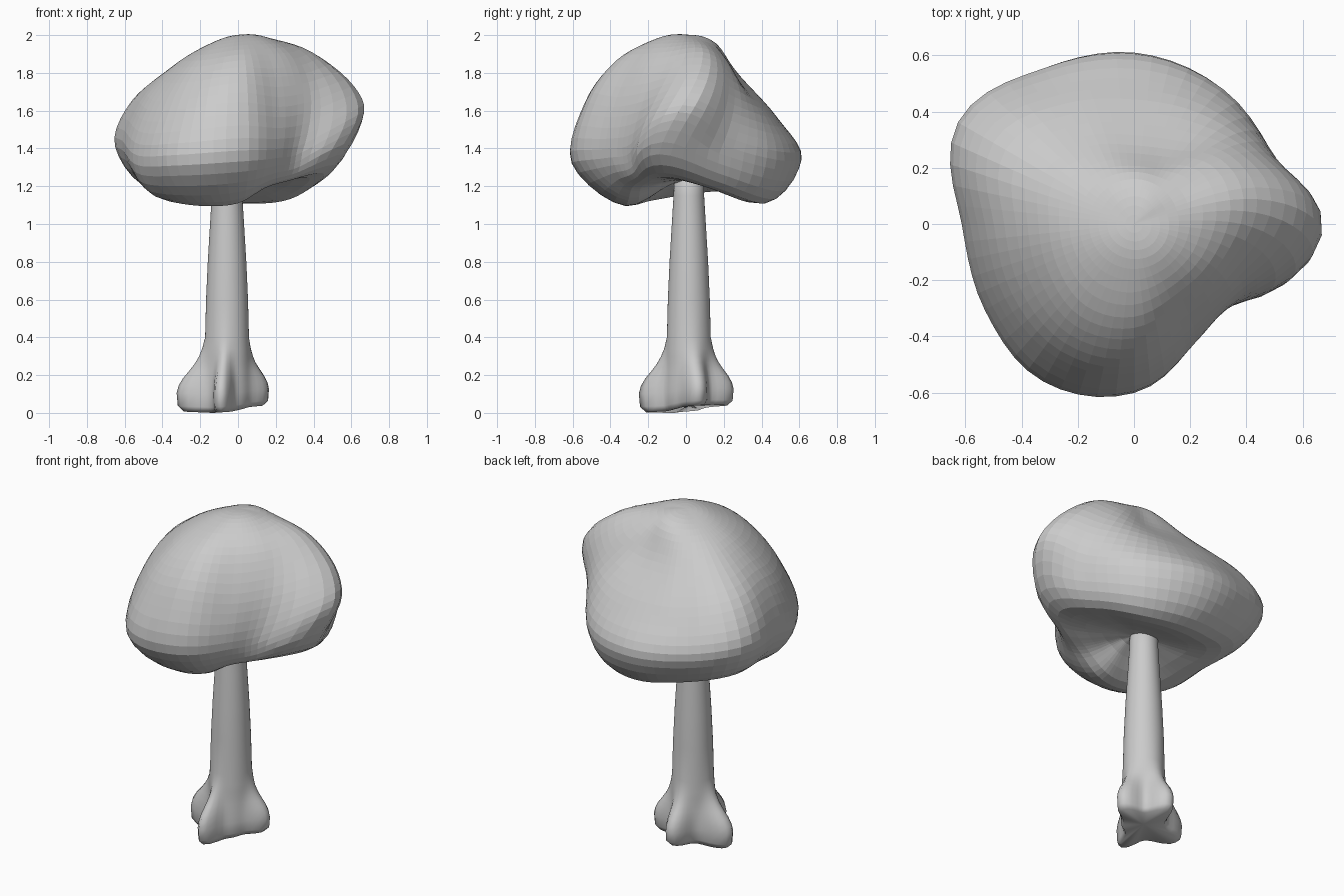
import bpy, bmesh, math
from mathutils import Vector

if "Cube" in bpy.data.objects:
    bpy.data.objects.remove(bpy.data.objects["Cube"])


def cr(p0, p1, p2, p3, t):
    """Smooth curve through points (works on Vectors)."""
    return 0.5 * (2 * p1 + (p2 - p0) * t + (2 * p0 - 5 * p1 + 4 * p2 - p3) * t * t
                  + (3 * p1 - p0 - 3 * p2 + p3) * t ** 3)


def loft(name, rings, bottom, top, smooth):
    """Skin closed rings and close both ends with a fan."""
    bm = bmesh.new()
    vr = [[bm.verts.new(p) for p in r] for r in rings]
    n = len(vr[0])
    b, t = bm.verts.new(bottom), bm.verts.new(top)
    for i in range(n):
        j = (i + 1) % n
        bm.faces.new((b, vr[0][j], vr[0][i]))
        bm.faces.new((t, vr[-1][i], vr[-1][j]))
        for lo, hi in zip(vr, vr[1:]):
            bm.faces.new((lo[i], lo[j], hi[j], hi[i]))
    bmesh.ops.recalc_face_normals(bm, faces=bm.faces)
    me = bpy.data.meshes.new(name)
    bm.to_mesh(me)
    bm.free()
    for p in me.polygons:
        p.use_smooth = smooth
    ob = bpy.data.objects.new(name, me)
    bpy.context.collection.objects.link(ob)
    return ob


# Canopy: one (radius, height) profile every 30 degrees, from under rim to crown
PROFILES = [
    (.46, 1.27, .66, 1.55, .615, 1.73, .40, 1.91),
    (.42, 1.20, .55, 1.42, .53, 1.63, .385, 1.83),
    (.42, 1.12, .575, 1.34, .49, 1.57, .30, 1.78),
    (.42, 1.11, .61, 1.34, .48, 1.56, .28, 1.78),
    (.43, 1.14, .64, 1.36, .53, 1.58, .32, 1.79),
    (.49, 1.18, .72, 1.41, .62, 1.64, .37, 1.82),
    (.42, 1.16, .61, 1.39, .53, 1.65, .34, 1.84),
    (.42, 1.12, .61, 1.31, .53, 1.60, .35, 1.83),
    (.36, 1.095, .64, 1.31, .55, 1.61, .38, 1.835),
    (.31, 1.11, .59, 1.33, .53, 1.645, .37, 1.865),
    (.32, 1.19, .47, 1.35, .44, 1.62, .32, 1.865),
    (.36, 1.23, .45, 1.38, .45, 1.65, .34, 1.88),
]
BOTTOM, TOP = Vector((0, 1.23)), Vector((0, 2.0))
SIDES, STEPS = 60, 5


def profile(u):
    k, t = int(u) % 12, u - int(u)
    v = cr(*[Vector(PROFILES[(k + d) % 12]) for d in (-1, 0, 1, 2)], t)
    a = math.tau * u / 12
    crown = Vector((.16, 1.966 + .018 * math.cos(a) - .012 * math.sin(a)))
    return [Vector((v[i], v[i + 1])) for i in range(0, 8, 2)] + [crown]


columns = []
for s in range(SIDES):
    u = s * 12 / SIDES
    p, q = profile(u), profile(u + 6)
    # run the curve through both poles onto the opposite side
    pts = [Vector((-q[0].x, q[0].y)), BOTTOM, *p, TOP, Vector((-q[4].x, q[4].y))]
    col = []
    for i in range(6):
        for m in range(STEPS):
            if i + m:
                w = cr(*pts[i:i + 4], m / STEPS)
                ang = math.tau * s / SIDES
                # the right-hand ridge leans backwards as it rises
                ang += .9 * (max(w.y, 1.38) - 1.66) * max(0, math.cos(ang)) ** 2
                col.append((w.x * math.cos(ang), w.x * math.sin(ang), w.y))
    columns.append(col)
loft("canopy", list(zip(*columns)), (0, 0, BOTTOM.y), (0, 0, TOP.y), False)

# Trunk with four flared roots: (height, core radius, root spread)
LEVELS = [(0, .11, .85), (.03, .125, .97), (.10, .127, 1), (.14, .126, .93), (.18, .124, .78),
          (.22, .122, .56), (.26, .12, .36), (.30, .12, .2), (.34, .119, .09), (.40, .116, 0),
          (.6, .111, 0), (.8, .102, 0), (1.0, .090, 0), (1.15, .081, 0), (1.35, .074, 0)]
# direction, reach, angular width
ROOTS = [(15, .228, .38), (90, .235, .38), (180, .265, .38), (262, .265, .27)]
CX, CY = -.058, .015
rings = []
for z, core, spread in LEVELS:
    ring = []
    for s in range(48):
        a = math.tau * s / 48
        r = core
        for deg, reach, width in ROOTS:
            d = (a - math.radians(deg) + math.pi) % math.tau - math.pi
            r += spread * (reach - .125) * math.exp(-(d / width) ** 2)
        lift = (.022 + .022 * math.cos(a - .9)) * max(0, 1 - z / .3)
        ring.append((CX + r * math.cos(a), CY + r * math.sin(a), z + lift))
    rings.append(ring)
loft("trunk", rings, (CX, CY, .04), (CX, CY, 1.36), True)
